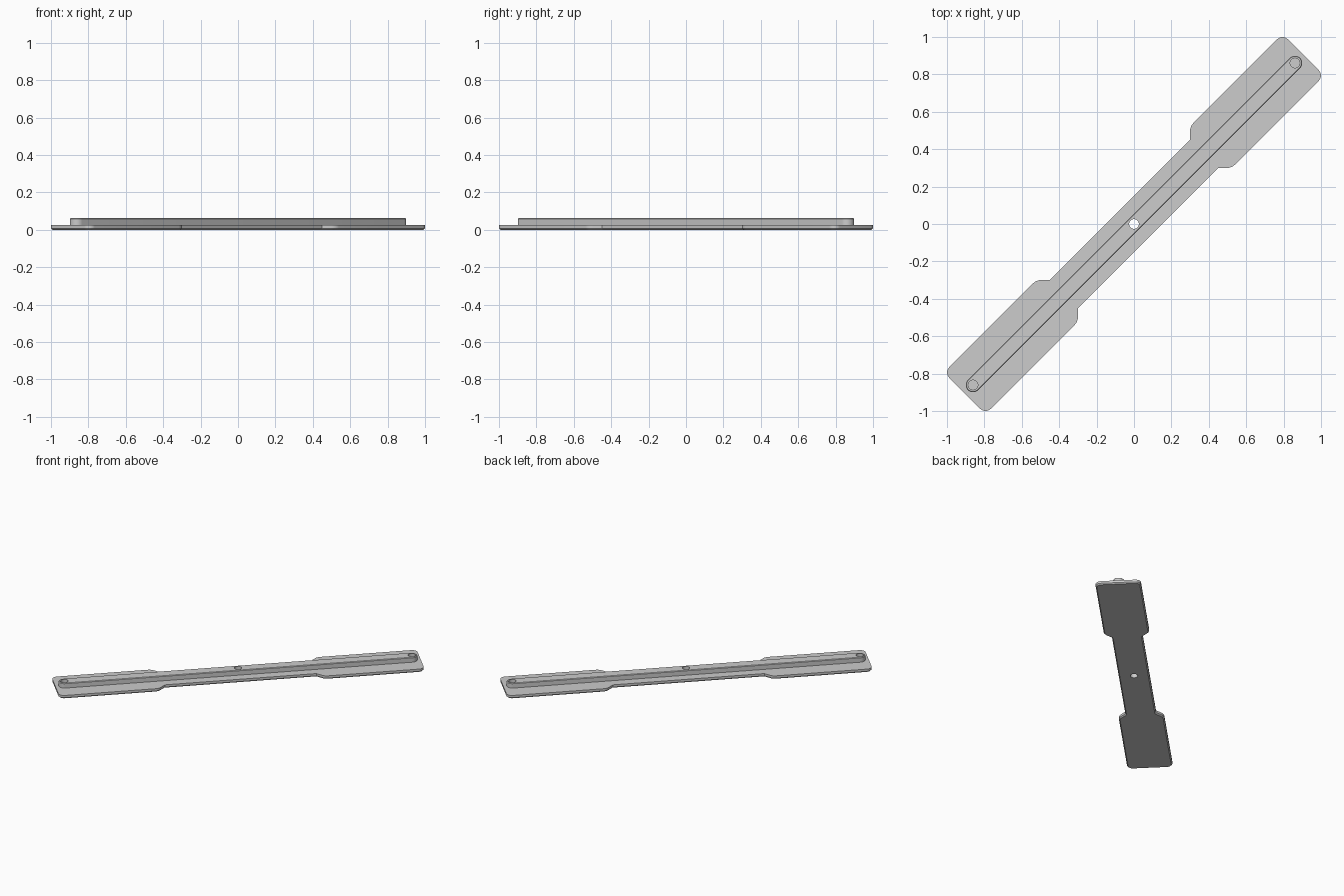
import bpy
import bmesh
import math
from mathutils import Vector, Matrix

cube = bpy.data.objects.get("Cube")
if cube:
    bpy.data.objects.remove(cube, do_unlink=True)

DIAGONAL = Matrix.Rotation(math.radians(45), 4, 'Z')
PLATE_TOP, RIB_TOP = 0.025, 0.062
PIN = 1.217          # distance of the end sockets from the centre
HOLE_RADIUS = 0.026

grey = bpy.data.materials.new("plain grey")
grey.use_nodes = True
colour = (0.604, 0.604, 0.604, 1)
grey.diffuse_color = colour
grey.node_tree.nodes["Principled BSDF"].inputs["Base Color"].default_value = colour


def fillet(corners, steps=8):
    """Round each (x, y, radius) corner of a closed outline."""
    points = []
    for i, (x, y, r) in enumerate(corners):
        p = Vector((x, y))
        if r == 0:
            points.append(p)
            continue
        a = (Vector(corners[i - 1][:2]) - p).normalized()
        b = (Vector(corners[(i + 1) % len(corners)][:2]) - p).normalized()
        half = a.angle(b) / 2
        centre = p + (a + b).normalized() * (r / math.sin(half))
        start = p + a * (r / math.tan(half)) - centre
        end = p + b * (r / math.tan(half)) - centre
        sweep = math.atan2(start.cross(end), start.dot(end))
        for k in range(steps + 1):
            points.append(centre + Matrix.Rotation(sweep * k / steps, 2) @ start)
    return points


def prism(name, outline, bottom, top, rim_z=0, chamfer=0):
    """Extrude an outline upward, optionally chamfering the rim at height rim_z."""
    bm = bmesh.new()
    base = bm.faces.new([bm.verts.new((p.x, p.y, bottom)) for p in outline])
    lift = bmesh.ops.extrude_face_region(bm, geom=[base], use_keep_orig=True)
    verts = [g for g in lift["geom"] if isinstance(g, bmesh.types.BMVert)]
    bmesh.ops.translate(bm, verts=verts, vec=(0, 0, top - bottom))
    bmesh.ops.recalc_face_normals(bm, faces=bm.faces[:])
    if chamfer:
        rim = [e for e in bm.edges if all(abs(v.co.z - rim_z) < 1e-5 for v in e.verts)]
        bmesh.ops.bevel(bm, geom=rim, offset=chamfer, segments=1, affect='EDGES')
    bm.transform(DIAGONAL)
    mesh = bpy.data.meshes.new(name)
    bm.to_mesh(mesh)
    bm.free()
    mesh.materials.append(grey)
    obj = bpy.data.objects.new(name, mesh)
    bpy.context.collection.objects.link(obj)
    return obj


def activate(obj):
    bpy.ops.object.select_all(action='DESELECT')
    obj.select_set(True)
    bpy.context.view_layer.objects.active = obj


def drill(obj, u):
    """Cut a round vertical hole at distance u along the bar."""
    ring = [Vector((u + HOLE_RADIUS * math.cos(t * math.tau / 32),
                    HOLE_RADIUS * math.sin(t * math.tau / 32))) for t in range(32)]
    cutter = prism("hole_cutter", ring, -0.1, 0.2)
    cutter.hide_render = True
    mod = obj.modifiers.new("hole", 'BOOLEAN')
    mod.operation = 'DIFFERENCE'
    mod.solver = 'EXACT'
    mod.object = cutter
    activate(obj)
    bpy.ops.object.modifier_apply(modifier=mod.name)
    bpy.data.objects.remove(cutter, do_unlink=True)


# Base plate: narrow waist with a wide rounded paddle at each end
quarter = [(1.28, 0.157, 0.04), (0.581, 0.157, 0.06), (0.53, 0.106, 0)]
upper = quarter + [(-u, v, r) for u, v, r in reversed(quarter)]
lower = [(-u, -v, r) for u, v, r in upper]
plate = prism("base_plate", fillet(upper + lower), 0, PLATE_TOP, 0, 0.008)
drill(plate, 0)

# Raised rib with round ends, a centre hole and a socket at each end
RIB = 0.039
rib_outline = []
for side in (0, 1):
    for k in range(17):
        t = math.pi * (k / 16 - 0.5 + side)
        rib_outline.append(Vector(((PIN if side == 0 else -PIN) + RIB * math.cos(t),
                                   RIB * math.sin(t))))
rib = prism("raised_rib", rib_outline, PLATE_TOP, RIB_TOP, RIB_TOP, 0.004)
for u in (-PIN, 0, PIN):
    drill(rib, u)

for part in (plate, rib):
    activate(part)
    bpy.ops.object.shade_smooth_by_angle(angle=math.radians(30))
